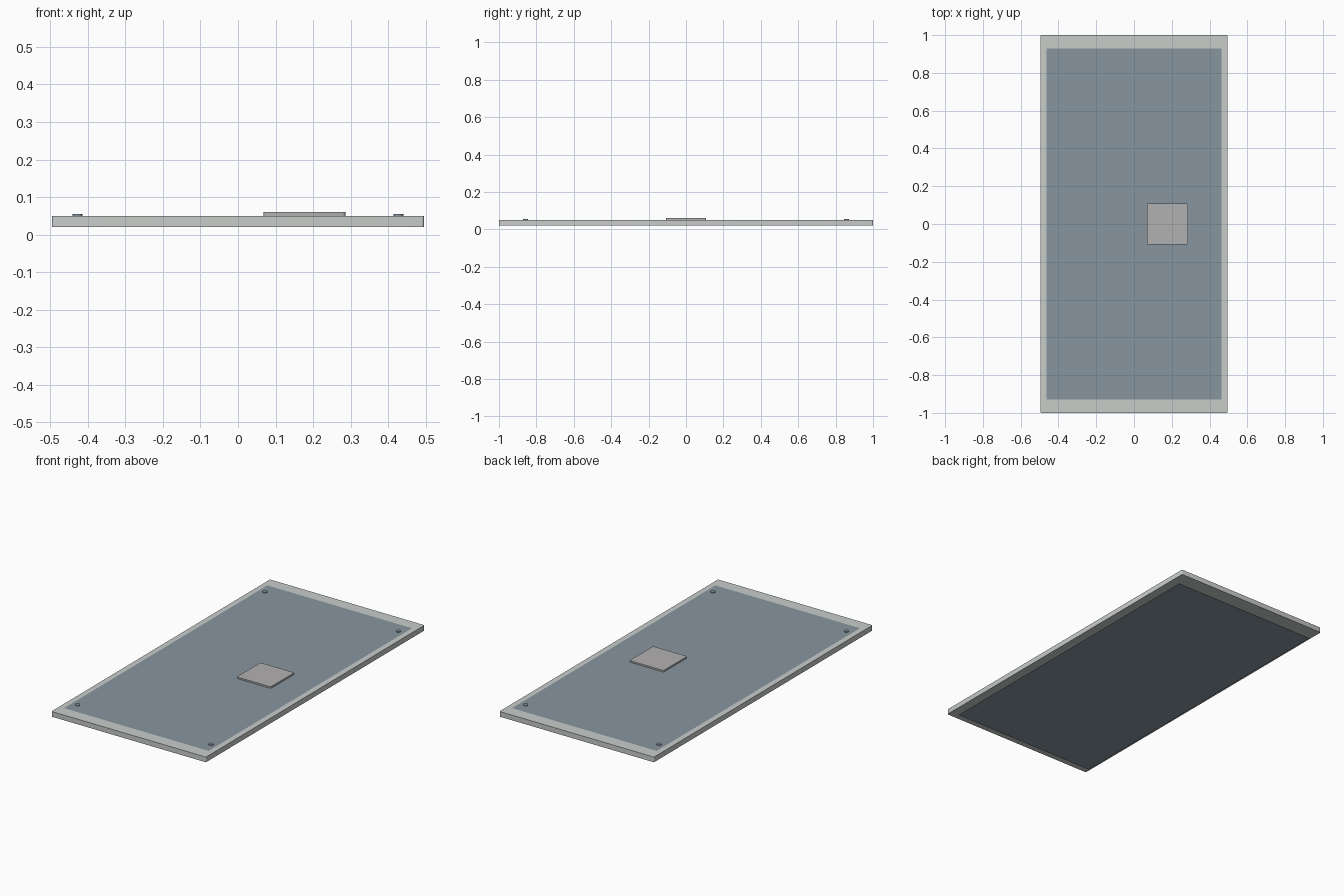
import bpy, bmesh

if "Cube" in bpy.data.objects:
    bpy.data.objects.remove(bpy.data.objects["Cube"])


def material(name, rgb):
    m = bpy.data.materials.new(name)
    m.diffuse_color = (*rgb, 1)
    m.use_nodes = True
    m.node_tree.nodes["Principled BSDF"].inputs["Base Color"].default_value = m.diffuse_color
    return m


def finish(name, bm, mat):
    mesh = bpy.data.meshes.new(name)
    bm.to_mesh(mesh)
    bm.free()
    ob = bpy.data.objects.new(name, mesh)
    bpy.context.collection.objects.link(ob)
    if mat:
        mesh.materials.append(mat)
    return ob


def rounded_slab(name, x0, x1, y0, y1, z0, z1, radius, mat):
    """Box with rounded vertical corners."""
    bm = bmesh.new()
    bmesh.ops.create_cube(bm, size=1)
    for v in bm.verts:
        v.co.x = x1 if v.co.x > 0 else x0
        v.co.y = y1 if v.co.y > 0 else y0
        v.co.z = z1 if v.co.z > 0 else z0
    upright = [e for e in bm.edges
               if abs(e.verts[0].co.z - e.verts[1].co.z) > 1e-5]
    bmesh.ops.bevel(bm, geom=upright, offset=radius, segments=4,
                    profile=0.5, affect='EDGES')
    return finish(name, bm, mat)


def sheet(name, half_x, half_y, z, mat):
    bm = bmesh.new()
    bm.faces.new([bm.verts.new((sx * half_x, sy * half_y, z))
                  for sx, sy in ((-1, -1), (1, -1), (1, 1), (-1, 1))])
    return finish(name, bm, mat)


def disc(name, x, y, z0, z1, radius, mat):
    bm = bmesh.new()
    bmesh.ops.create_cone(bm, cap_ends=True, segments=20, radius1=radius,
                          radius2=radius, depth=z1 - z0)
    bmesh.ops.translate(bm, verts=bm.verts, vec=(x, y, (z0 + z1) / 2))
    return finish(name, bm, mat)


frame_grey = material("frame_grey", (0.58, 0.61, 0.59))
panel_blue = material("panel_blue", (0.25, 0.30, 0.35))
plate_grey = material("plate_grey", (0.45, 0.44, 0.44))

# Main slab with its blue face and the thin sheet below it
rounded_slab("slab", -0.495, 0.495, -1, 1, 0.02, 0.05, 0.006, frame_grey)
sheet("face_panel", 0.463, 0.93, 0.0508, panel_blue)
sheet("bottom_sheet", 0.465, 0.94, 0.0, panel_blue)

# Raised square plate
rounded_slab("square_plate", 0.068, 0.286, -0.108, 0.108, 0.05, 0.06,
             0.008, plate_grey)

# Corner studs
for sx in (-1, 1):
    for sy in (-1, 1):
        disc("corner_stud", sx * 0.427, sy * 0.857, 0.05, 0.0545, 0.0133,
             panel_blue)

for ob in bpy.context.collection.objects:
    ob.select_set(True)
    bpy.context.view_layer.objects.active = ob
bpy.ops.object.shade_smooth_by_angle()
